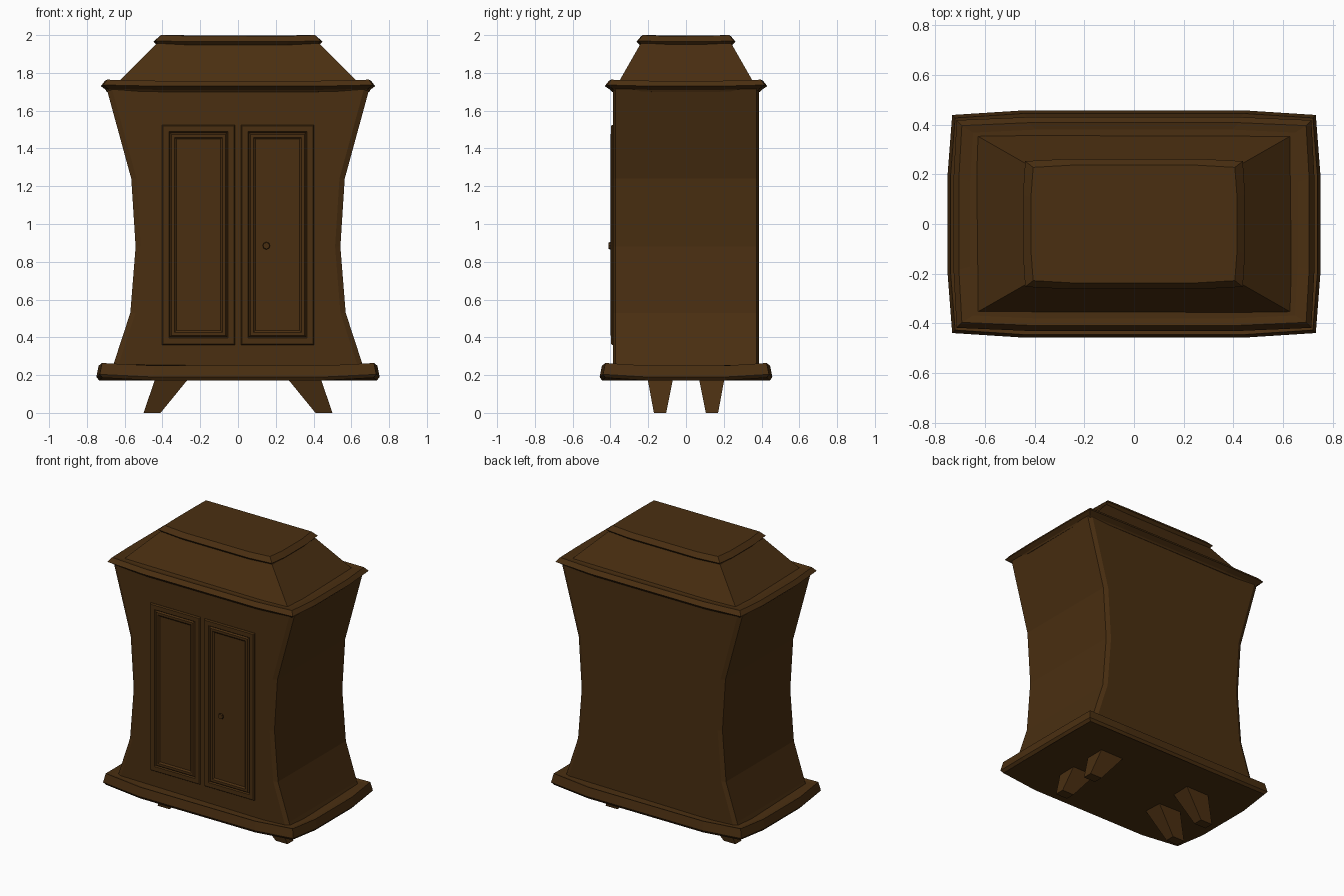
import bpy, bmesh, math

if "Cube" in bpy.data.objects:
    bpy.data.objects.remove(bpy.data.objects["Cube"])

wood = bpy.data.materials.new("dark brown wood")
wood.diffuse_color = (0.068, 0.028, 0.0055, 1)
wood.use_nodes = True
wood.node_tree.nodes["Principled BSDF"].inputs["Base Color"].default_value = wood.diffuse_color


def make(name, bm):
    bmesh.ops.recalc_face_normals(bm, faces=bm.faces)
    me = bpy.data.meshes.new(name)
    bm.to_mesh(me)
    bm.free()
    me.materials.append(wood)
    ob = bpy.data.objects.new(name, me)
    bpy.context.collection.objects.link(ob)
    return ob


def loft(name, rings):
    """Skin a list of closed point rings and cap both ends."""
    bm = bmesh.new()
    vs = [[bm.verts.new(p) for p in r] for r in rings]
    n = len(vs[0])
    for a, b in zip(vs, vs[1:]):
        for i in range(n):
            j = (i + 1) % n
            bm.faces.new((a[i], a[j], b[j], b[i]))
    bm.faces.new(vs[0])
    bm.faces.new(vs[-1])
    return make(name, bm)


def bowed(hx, hy, z, bow, rise):
    """Rectangle with gently bowed sides and lifted corners."""
    q = [(hx, hy * 0.45, 0), (hx - bow, hy - bow, rise), (hx * 0.6, hy, 0)]
    pts = []
    for sx, sy in ((1, 1), (-1, 1), (-1, -1), (1, -1)):
        part = [(sx * x, sy * y, z + r) for x, y, r in q]
        pts += part if sx * sy > 0 else part[::-1]
    return pts


def chamfered(hx, hy, z, cx, cy):
    pts = []
    for sx, sy in ((1, 1), (-1, 1), (-1, -1), (1, -1)):
        part = [(sx * hx, sy * (hy - cy), z), (sx * (hx - cx), sy * hy, z)]
        pts += part if sx * sy > 0 else part[::-1]
    return pts


# waisted cabinet body
loft("cabinet_body", [chamfered(hx, 0.387, z, 0.028, 0.014) for hx, z in
     ((0.67, 0.23), (0.655, 0.27), (0.57, 0.53), (0.542, 0.88), (0.565, 1.24), (0.695, 1.715))])

# base slab
loft("base_slab", [bowed(hx, hy, z, 0.018, 0.014) for hx, hy, z in
     ((0.735, 0.445, 0.172), (0.75, 0.457, 0.19), (0.738, 0.445, 0.25), (0.71, 0.425, 0.243))])

# cornice moulding
loft("cornice", [bowed(hx, hy, z, 0.012, 0.006) for hx, hy, z in
     ((0.695, 0.392, 1.70), (0.70, 0.40, 1.71), (0.726, 0.43, 1.73),
      (0.705, 0.408, 1.758), (0.66, 0.38, 1.752))])

# sloping roof and cap
loft("sloping_roof", [[(x * hx, y * hy, z) for x, y in ((1, 1), (-1, 1), (-1, -1), (1, -1))]
     for hx, hy, z in ((0.64, 0.36, 1.745), (0.43, 0.24, 1.955))])
loft("roof_cap", [bowed(hx, hy, z, 0.009, 0.005) for hx, hy, z in
     ((0.425, 0.24, 1.943), (0.447, 0.262, 1.965), (0.415, 0.237, 1.995))])

# splayed legs
for sx, nx in ((-1, "left"), (1, "right")):
    for sy, ny in ((-1, "front"), (1, "back")):
        loft(f"{ny}_{nx}_leg", [[(sx * x, sy * y, z) for x, y in
             ((x0, y0), (x1, y0), (x1, y1), (x0, y1))] for x0, x1, y0, y1, z in
             ((0.41, 0.50, 0.105, 0.17, 0), (0.255, 0.435, 0.067, 0.205, 0.19))])

# panelled doors: nested rectangles (inset from edge, y depth)
steps = ((0, -0.38), (0, -0.390), (0.006, -0.398), (0.036, -0.398), (0.042, -0.390),
         (0.050, -0.399), (0.066, -0.399), (0.076, -0.390))
for s, nx in ((-1, "left"), (1, "right")):
    x0, x1, z0, z1 = 0.016, 0.402, 0.36, 1.525
    loft(f"{nx}_door", [[(s * (x0 + d), y, z0 + d), (s * (x1 - d), y, z0 + d),
                         (s * (x1 - d), y, z1 - d), (s * (x0 + d), y, z1 - d)]
                        for d, y in steps])

# door knob
loft("door_knob", [[(0.15 + r * math.cos(a * math.pi / 4), y, 0.885 + r * math.sin(a * math.pi / 4))
     for a in range(8)] for r, y in ((0.012, -0.385), (0.012, -0.398), (0.02, -0.401), (0.017, -0.409))])
